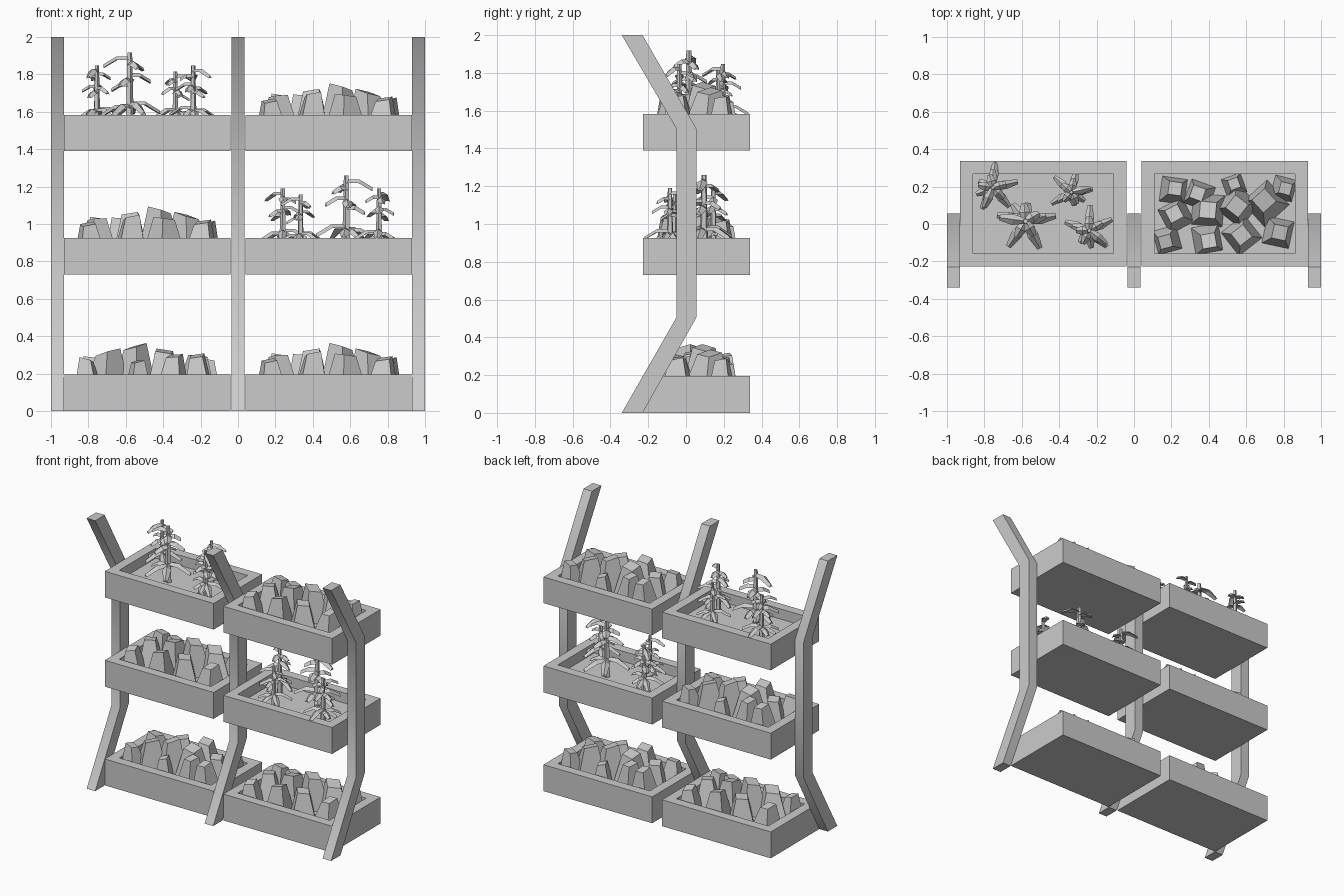
import bpy, bmesh, math, random
from mathutils import Vector, Matrix

if "Cube" in bpy.data.objects:
    bpy.data.objects.remove(bpy.data.objects["Cube"])

BX, BY = 0.485, 0.055          # bed centre offsets
LEVELS = [(0.0, 0.195), (0.73, 0.925), (1.39, 1.583)]
DEPTH = 0.075                  # soil recess below the rim


def finish(bm, name, loc=(0, 0, 0), rot=0):
    bmesh.ops.recalc_face_normals(bm, faces=bm.faces)
    me = bpy.data.meshes.new(name)
    bm.to_mesh(me)
    bm.free()
    ob = bpy.data.objects.new(name, me)
    ob.location = loc
    ob.rotation_euler.z = rot
    bpy.context.collection.objects.link(ob)
    return ob


def skin(bm, rings):
    """Closed tube through equally sized rings of points."""
    vs = [[bm.verts.new(p) for p in r] for r in rings]
    n = len(vs[0])
    for a, b in zip(vs, vs[1:]):
        for i in range(n):
            j = (i + 1) % n
            bm.faces.new((a[i], a[j], b[j], b[i]))
    bm.faces.new(vs[0][::-1])
    bm.faces.new(vs[-1])


# Bent posts, shaded smoothly across the bends
def post(name, x0, x1):
    path = [(-0.34, -0.23, 0), (-0.051, 0.055, 0.505),
            (-0.051, 0.055, 1.505), (-0.34, -0.23, 2)]
    bm = bmesh.new()
    skin(bm, [[(x0, a, z), (x1, a, z), (x1, b, z), (x0, b, z)] for a, b, z in path])
    ob = finish(bm, name)
    for p in ob.data.polygons:
        p.use_smooth = True
    ob.data.set_sharp_from_angle(angle=math.radians(40))


post("left_post", -1, -0.93)
post("centre_post", -0.035, 0.035)
post("right_post", 0.93, 1)


# Planter boxes with recessed soil
def planter(name, cx, z0, z1):
    bm = bmesh.new()
    bmesh.ops.create_cube(bm, size=1)
    bmesh.ops.scale(bm, vec=(0.89, 0.565, z1 - z0), verts=bm.verts)
    bmesh.ops.translate(bm, vec=(0, 0, (z0 + z1) / 2), verts=bm.verts)
    top = max(bm.faces, key=lambda f: f.calc_center_median().z)
    bmesh.ops.inset_individual(bm, faces=[top], thickness=0.069, use_even_offset=True)
    inner = bmesh.ops.extrude_discrete_faces(bm, faces=[top])["faces"][0]
    bmesh.ops.translate(bm, vec=(0, 0, -DEPTH), verts=inner.verts)
    finish(bm, name, (cx, BY, 0))


# Tapered rocks: x, y, base size, height above rim, rotation, top lean x, y
ROCKS = [(0.21, 0.18, 0.125, 0.10, -8, .01, .01), (0.35, 0.155, 0.125, 0.10, -20, -.01, .01),
         (0.535, 0.205, 0.10, 0.07, 20, 0, .01), (0.80, 0.19, 0.11, 0.08, -15, .01, 0),
         (0.395, 0.075, 0.155, 0.125, -5, 0, 0), (0.225, 0.045, 0.135, 0.10, 28, -.01, .01),
         (0.555, 0.095, 0.155, 0.15, -38, -.005, 0), (0.705, 0.11, 0.165, 0.12, 42, -.01, .015),
         (0.178, -0.085, 0.12, 0.075, 15, -.01, -.01), (0.39, -0.08, 0.135, 0.11, 10, .01, -.01),
         (0.575, -0.06, 0.145, 0.105, 38, 0, 0), (0.77, -0.045, 0.135, 0.085, -12, .01, 0)]


def rock_mesh():
    bm = bmesh.new()
    random.seed(4)
    for x, y, s, h, r, dx, dy in ROCKS:
        m = Matrix.Translation((x - BX, y - BY, -DEPTH))
        rot = Matrix.Rotation(math.radians(r), 4, 'Z')
        tx, ty = random.uniform(-.3, .3), random.uniform(-.3, .3)
        rings = []
        for w, z, k in ((s * 1.08, 0, 0), (s * 0.56, h + DEPTH, 1)):
            w /= 2
            rings.append([m @ (Vector((dx * k, dy * k, z + k * w * (a * tx + b * ty)))
                               + rot @ Vector((a * w, b * w, 0)))
                          for a, b in ((-1, -1), (1, -1), (1, 1), (-1, 1))])
        skin(bm, rings)
    return bm


# Plants: stem with folded drooping leaves: angle, height, length
LEAVES = [(10, .14, .165), (82, .12, .10), (127, .115, .115), (168, .12, .155),
          (236, .125, .165), (298, .135, .165),
          (15, .29, .115), (165, .24, .10), (240, .265, .10), (95, .275, .095),
          (172, .38, .14), (30, .345, .085), (300, .355, .09)]
PLANTS = [(-0.755, 0.195, 0.83, 75), (-0.335, 0.17, 0.75, 200),
          (-0.58, 0.015, 1.0, 0), (-0.24, -0.035, 0.83, 150)]


def plant_mesh():
    bm = bmesh.new()
    for x, y, s, r in PLANTS:
        m = (Matrix.Translation((x + BX, y - BY, -DEPTH))
             @ Matrix.Rotation(math.radians(r), 4, 'Z') @ Matrix.Scale(s, 4))
        skin(bm, [[m @ Vector((w * math.cos(k * math.tau / 5), w * math.sin(k * math.tau / 5), z))
                   for k in range(5)] for w, z in ((.024, 0), (.019, .2), (.014, .41))])
        for ang, z, ln in LEAVES:
            q = m @ Matrix.Translation((0, 0, z)) @ Matrix.Rotation(math.radians(ang), 4, 'Z')
            rings = []
            for t, w, dz in ((.02, .014, 0), (.5, .03, 0), (1, .015, -.3 * ln)):
                d = t * ln
                rings.append([q @ Vector(p) for p in ((d, -w, dz - .012), (d, 0, dz + .008),
                                                      (d, w, dz - .012), (d, 0, dz - .008))])
            skin(bm, rings)
    return bm


# Layout: bed contents and half-turns per level
LAYOUT = [("rocks", math.pi, "rocks", 0), ("rocks", 0, "plants", math.pi), ("plants", 0, "rocks", 0)]
MAKE = {"rocks": rock_mesh, "plants": plant_mesh}
for (z0, z1), (kl, rl, kr, rr), lev in zip(LEVELS, LAYOUT, ("lower", "middle", "upper")):
    for side, cx, kind, rot in (("left", -BX, kl, rl), ("right", BX, kr, rr)):
        planter(f"{lev}_{side}_planter", cx, z0, z1)
        finish(MAKE[kind](), f"{lev}_{side}_{kind}", (cx, BY, z1), rot)
